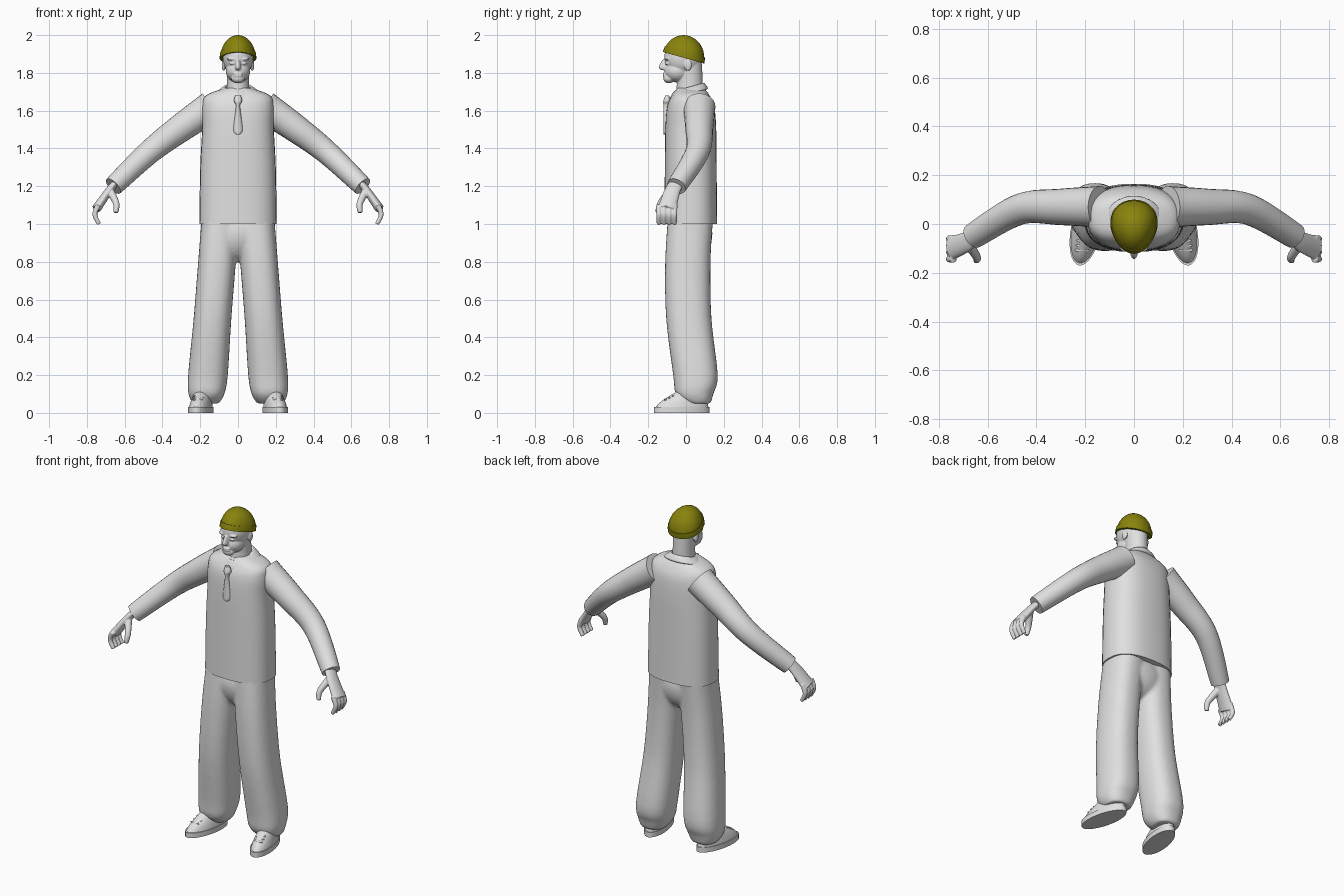
import bpy, bmesh, math
from mathutils import Vector, Matrix

if "Cube" in bpy.data.objects:
    bpy.data.objects.remove(bpy.data.objects["Cube"])


def material(name, red, green, blue):
    mat = bpy.data.materials.new(name)
    mat.use_nodes = True
    mat.diffuse_color = (red, green, blue, 1)
    bsdf = mat.node_tree.nodes["Principled BSDF"]
    bsdf.inputs["Base Color"].default_value = mat.diffuse_color
    return mat


GREY = material("plain grey", .75, .75, .75)
OLIVE = material("olive", .25, .23, .004)


def smooth_rows(rows, steps):
    """Smooth interpolation through a list of equal tuples."""
    last = len(rows) - 1
    result = []
    for i in range(last):
        before, start = rows[max(i - 1, 0)], rows[i]
        end, after = rows[i + 1], rows[min(i + 2, last)]
        for step in range(steps):
            t = step / steps
            row = []
            for a, b, c, d in zip(before, start, end, after):
                slope_in, slope_out = (c - a) / 2, (d - b) / 2
                ease = t * t * (3 - 2 * t)
                row.append(b + (c - b) * ease
                           + slope_in * t * (1 - t) ** 2
                           - slope_out * t * t * (1 - t))
            result.append(row)
    return result + [list(rows[last])]


def skin(bm, rings):
    """Closed surface through a list of point rings."""
    loops = [[bm.verts.new(point) for point in ring] for ring in rings]
    for low, high in zip(loops, loops[1:]):
        for i in range(len(low)):
            bm.faces.new((low[i - 1], low[i], high[i], high[i - 1]))
    bm.faces.new(loops[0])
    bm.faces.new(loops[-1])


def circle(count):
    angles = [math.tau * i / count for i in range(count)]
    return [(math.cos(angle), math.sin(angle)) for angle in angles]


def stack(bm, rows, x=0, y=0, lean=0, tilt=0, power=2, steps=5, place=Matrix()):
    """Loft of level ovals: height, half width, half depth and optional centre y."""
    def squared(value):
        return math.copysign(abs(value) ** (2 / power), value)

    rings = []
    for z, width, depth, mid in smooth_rows([(*row, y)[:4] for row in rows], steps):
        ring = []
        for c, s in circle(32):
            py = mid + depth * squared(s)
            ring.append(place @ Vector((x + lean * z + width * squared(c), py, z + tilt * py)))
        rings.append(ring)
    skin(bm, rings)


def tube(bm, path, start, end, side=1, flat=1, steps=6):
    """Round or flattened limb along a path, tapering from start to end radius."""
    points = [Vector(row) for row in smooth_rows(path, steps)]
    last = len(points) - 1
    rings = []
    for i, centre in enumerate(points):
        along = (points[min(i + 1, last)] - points[max(i - 1, 0)]).normalized()
        across = Vector((0, 1, 0))
        across = (across - along * across.dot(along)).normalized()
        thick = along.cross(across) * flat
        radius = start + (end - start) * i / last
        ring = [centre + radius * (across * c + thick * s) for c, s in circle(24)]
        rings.append([(p.x * side, p.y, p.z) for p in ring])
    skin(bm, rings)


def blob(bm, centre, size):
    matrix = Matrix.LocRotScale(Vector(centre), None, Vector(size))
    bmesh.ops.create_uvsphere(bm, u_segments=32, v_segments=20, radius=1, matrix=matrix)


def slice_off(bm, point, normal):
    """Cut away what lies behind a plane and close the opening."""
    geom = bm.verts[:] + bm.edges[:] + bm.faces[:]
    cut = bmesh.ops.bisect_plane(bm, geom=geom, plane_co=point, plane_no=normal, clear_inner=True)
    rim = [item for item in cut["geom_cut"] if isinstance(item, bmesh.types.BMEdge)]
    bmesh.ops.contextual_create(bm, geom=rim)


def finish(bm, name, mat=GREY, voxel=0, relax=3):
    bmesh.ops.recalc_face_normals(bm, faces=bm.faces)
    mesh = bpy.data.meshes.new(name)
    bm.to_mesh(mesh)
    bm.free()
    mesh.materials.append(mat)
    mesh.shade_smooth()
    mesh.set_sharp_from_angle(angle=math.radians(50))
    part = bpy.data.objects.new(name, mesh)
    bpy.context.collection.objects.link(part)
    if voxel:  # fuse overlapping volumes into one skin
        fuse = part.modifiers.new("fuse", "REMESH")
        fuse.mode = "VOXEL"
        fuse.voxel_size = voxel
        fuse.use_smooth_shade = True
        part.modifiers.new("relax", "SMOOTH").iterations = relax


# Head: skull, jaw, chin, neck, nose and lips, then paired eyes, brows and ears
bm = bmesh.new()
blob(bm, (0, -.015, 1.88), (.08, .1, .1))
blob(bm, (0, -.045, 1.81), (.065, .07, .06))
blob(bm, (0, -.09, 1.77), (.035, .03, .025))
stack(bm, [(1.66, .08, .08), (1.72, .06, .07), (1.85, .06, .065)], y=.02)
stack(bm, [(1.87, .01, .02), (1.83, .017, .04), (1.815, .012, .025)], y=-.105)
for z in (1.795, 1.784):
    blob(bm, (0, -.113, z), (.025, .01, .006))
for s in (-1, 1):
    blob(bm, (s * .03, -.098, 1.85), (.015, .013, .008))
    blob(bm, (s * .033, -.097, 1.873), (.026, .017, .008))
    blob(bm, (s * .076, .01, 1.84), (.01, .02, .03))
finish(bm, "head", voxel=.004, relax=2)

# Knitted cap with a folded rim, tilted down to the nape and narrower in front
crown = Vector((0, -.013, 1.88))
tilt = Vector((0, .28, 1))
for name, grow, band in (("cap", 1, False), ("cap_rim", 1.03, True)):
    bm = bmesh.new()
    blob(bm, crown, Vector((.095, .11, .12)) * grow)
    for vert in bm.verts:
        vert.co.x *= 1 + 1.5 * vert.co.y
    slice_off(bm, crown, tilt)
    if band:
        slice_off(bm, crown + tilt * .03, -tilt)
    finish(bm, name, OLIVE)

# Loose shirt body
bm = bmesh.new()
stack(bm, [(1, .205, .14), (1.3, .2, .137), (1.5, .19, .135), (1.62, .19, .125),
           (1.68, .17, .1), (1.72, .07, .07)], y=.025, power=2.5)
finish(bm, "shirt")

# Folded collar, higher at the nape
bm = bmesh.new()
stack(bm, [(1.68, .11, .095), (1.69, .115, .1), (1.72, .075, .08), (1.715, .065, .07)], y=.015, tilt=.28)
finish(bm, "collar")

# Short tie: knot pinched above a widening blade
bm = bmesh.new()
stack(bm, [(1.68, .015, .01), (1.65, .022, .02), (1.62, .011, .02),
           (1.5, .027, .02), (1.475, .01, .02)], y=-.1)
finish(bm, "tie")

# Baggy trousers fused from hips and two legs that spread towards the hem
bm = bmesh.new()
blob(bm, (0, .02, .95), (.19, .12, .15))
for s in (-1, 1):
    stack(bm, [(1.05, .1, .12, .025), (.8, .1, .12, .01), (.5, .1, .12, .015), (.2, .105, .118, .05),
               (.1, .095, .1, .045), (.05, .07, .07, .06)], x=s * .175, lean=s * -.08, power=2.4)
finish(bm, "trousers", voxel=.01, relax=5)

for s, label in ((1, "left"), (-1, "right")):
    # Sleeve bent forward at the elbow
    bm = bmesh.new()
    tube(bm, [(.14, .07, 1.62), (.3, .07, 1.51), (.47, .06, 1.38), (.66, -.05, 1.2)], .086, .052, s)
    finish(bm, label + "_sleeve")

    # Relaxed hand: flat palm, four curled fingers and a thumb
    bm = bmesh.new()
    tube(bm, [(.63, -.03, 1.24), (.68, -.07, 1.18), (.75, -.1, 1.08)], .033, .05, s, flat=.5)
    for i in range(4):
        y = -.06 - i * .028
        tube(bm, [(.74, y, 1.1), (.758, y, 1.05), (.735, y, 1)], .015, .011, s)
    tube(bm, [(.68, -.08, 1.18), (.645, -.135, 1.11), (.647, -.15, 1.06)], .022, .012, s)
    finish(bm, label + "_hand", voxel=.004, relax=2)

    # Splayed shoe: flat sole, sloping upper and laces
    place = Matrix.Translation((s * .192, 0, 0)) @ Matrix.Rotation(s * .2, 4, "Z")
    bm = bmesh.new()
    stack(bm, [(0, .062, .15), (.03, .062, .15)], y=-.023, steps=1, place=place)
    finish(bm, label + "_sole")
    bm = bmesh.new()
    stack(bm, [(.025, .058, .145, -.023), (.06, .052, .125, -.01), (.11, .04, .08, .025)], place=place)
    for i in range(3):
        blob(bm, place @ Vector((0, -.11 + i * .02, .07 + i * .01)), (.03, .008, .006))
    finish(bm, label + "_shoe")
